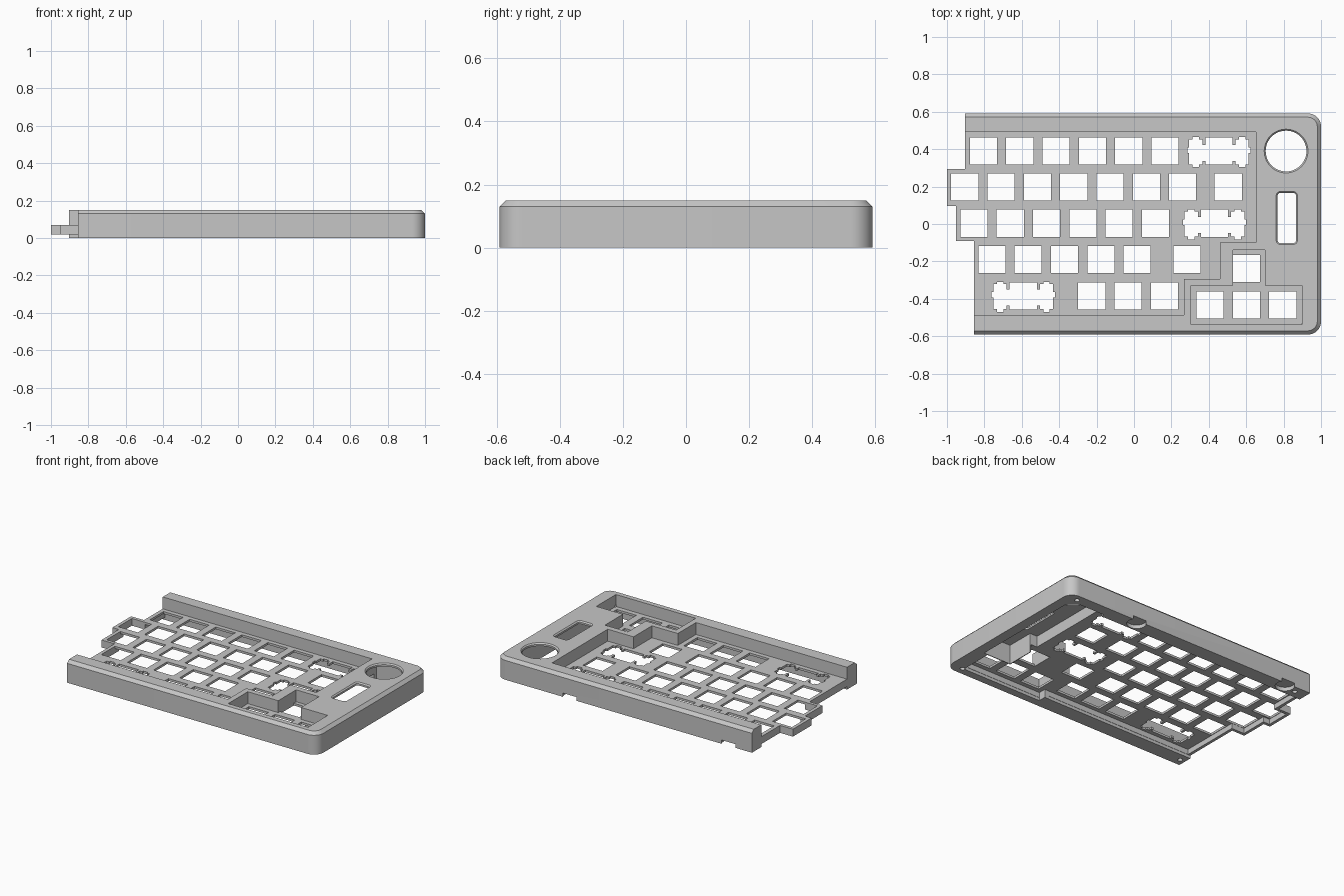
import bpy, bmesh, math

cube = bpy.data.objects.get("Cube")
if cube:
    bpy.data.objects.remove(cube, do_unlink=True)

grey = bpy.data.materials.new("case grey")
grey.use_nodes = True
colour = (0.57, 0.57, 0.57, 1)
grey.diffuse_color = colour
bsdf = next(n for n in grey.node_tree.nodes if n.type == 'BSDF_PRINCIPLED')
bsdf.inputs["Base Color"].default_value = colour


def loft(name, layers):
    """Closed solid through outlines given as (points, z)."""
    bm = bmesh.new()
    rings = [[bm.verts.new((x, y, z)) for x, y in pts] for pts, z in layers]
    bm.faces.new(rings[0])
    bm.faces.new(rings[-1])
    n = len(rings[0])
    for a, b in zip(rings, rings[1:]):
        for i in range(n):
            j = (i + 1) % n
            bm.faces.new((a[i], a[j], b[j], b[i]))
    bmesh.ops.recalc_face_normals(bm, faces=bm.faces)
    me = bpy.data.meshes.new(name)
    bm.to_mesh(me)
    bm.free()
    me.materials.append(grey)
    ob = bpy.data.objects.new(name, me)
    bpy.context.scene.collection.objects.link(ob)
    return ob


def prism(name, pts, z0, z1):
    return loft(name, [(pts, z0), (pts, z1)])


def arc(cx, cy, r, a0, a1, n):
    return [(cx + r * math.cos(math.radians(a0 + (a1 - a0) * i / n)),
             cy + r * math.sin(math.radians(a0 + (a1 - a0) * i / n))) for i in range(n + 1)]


def circle(cx, cy, r, n=48):
    return arc(cx, cy, r, 0, 360, n)[:-1]


def rect(cx, cy, w, h):
    return [(cx - w / 2, cy - h / 2), (cx + w / 2, cy - h / 2),
            (cx + w / 2, cy + h / 2), (cx - w / 2, cy + h / 2)]


def round_rect(cx, cy, w, h, r):
    pts = []
    for k, (sx, sy) in enumerate([(1, 1), (-1, 1), (-1, -1), (1, -1)]):
        pts += arc(cx + sx * (w / 2 - r), cy + sy * (h / 2 - r), r, 90 * k, 90 * k + 90, 6)
    return pts


def combine(target, tool, operation='DIFFERENCE'):
    """Apply one boolean and remove the tool."""
    mod = target.modifiers.new("cut", 'BOOLEAN')
    mod.operation = operation
    mod.solver = 'EXACT'
    mod.object = tool
    dg = bpy.context.evaluated_depsgraph_get()
    dg.update()
    me = bpy.data.meshes.new_from_object(target.evaluated_get(dg))
    target.modifiers.clear()
    target.data = me
    bpy.data.objects.remove(tool, do_unlink=True)


# Outer shell with rounded right corners and chamfered top edge
HY, BACK_X, FRONT_X, TOP = 0.591, -0.904, -0.856, 0.15


def outline(inset):
    r = 0.07
    c = HY - r
    return ([(FRONT_X, -HY + inset)] + arc(1 - r, -c, r - inset, -90, 0, 10)
            + arc(1 - r, c, r - inset, 0, 90, 10)
            + [(BACK_X, HY - inset), (BACK_X, 0), (FRONT_X, 0)])


case = loft("keyboard_case", [(outline(0), 0), (outline(0), 0.13), (outline(0.02), TOP)])

# Stepped main opening and arrow key opening
main_opening = [(-1.2, 0.492), (0.652, 0.492), (0.652, -0.10), (0.46, -0.10),
                (0.46, -0.294), (0.267, -0.294), (0.267, -0.487), (-1.2, -0.487)]
arrow_opening = [(0.304, -0.538), (0.898, -0.538), (0.898, -0.33), (0.70, -0.33),
                 (0.70, -0.139), (0.53, -0.139), (0.53, -0.33), (0.304, -0.33)]
for pts in (main_opening, arrow_opening):
    combine(case, prism("opening_cutter", pts, -0.1, 0.3))

# Switch plate with staggered left edge
plate_pts = [(-1, 0.293), (BACK_X, 0.293), (BACK_X, 0.497), (0.66, 0.497), (0.66, -0.11),
             (0.71, -0.11), (0.71, -0.32), (0.905, -0.32), (0.905, -0.543), (0.29, -0.543),
             (0.29, -0.492), (FRONT_X, -0.492), (FRONT_X, -0.09), (-0.952, -0.09),
             (-0.952, 0.095), (-1, 0.095)]
plate = prism("switch_plate", plate_pts, 0.02, 0.07)

# Key rows: height, first key, count, extra single keys, wide key
PITCH, KEY = 0.1942, 0.145
rows = [(0.39, -0.805, 6, [], 0.454),
        (0.198, -0.905, 7, [0.504], None),
        (0.004, -0.856, 6, [], 0.43),
        (-0.19, -0.76, 5, [0.284], None),
        (-0.384, -0.226, 3, [], -0.592),
        (-0.433, 0.407, 3, [], None),
        (-0.238, 0.6, 1, [], None)]


def cut(cx, cy, w, h):
    combine(plate, prism("key_cutter", rect(cx, cy, w, h), -0.1, 0.3))


for y, first, count, extra, wide in rows:
    for x in [first + i * PITCH for i in range(count)] + extra:
        cut(x, y, KEY, KEY)
    if wide is not None:
        cut(wide, y, KEY, KEY)
        cut(wide, y - 0.01, 0.2, 0.085)
        # Stabiliser cutouts either side
        for s in (-1, 1):
            sx = wide + s * 0.124
            cut(sx, y - 0.004, 0.071, 0.134)
            cut(sx, y - 0.006, 0.034, 0.16)
            cut(sx + s * 0.02, y + 0.005, 0.05, 0.03)

combine(case, plate, 'UNION')

# Hollow underside: thin plate with a rim along its staggered edge
RIM = 0.02
underside = [(-1 + RIM, 0.273), (BACK_X + RIM, 0.273), (BACK_X + RIM, 0.489), (0.675, 0.489),
             (0.675, -0.115), (0.72, -0.115), (0.72, -0.315), (0.9, -0.315), (0.9, -0.536),
             (0.302, -0.536), (0.302, -0.485), (FRONT_X + RIM, -0.485), (FRONT_X + RIM, -0.07),
             (-0.932, -0.07), (-0.932, 0.115), (-1 + RIM, 0.115)]
combine(case, prism("underside_cutter", underside, -0.1, 0.055))

# Deep hollow below the knob and screen
hollow = [(0.67, 0.515), (0.87, 0.515), (0.93, 0.46), (0.93, -0.31),
          (0.725, -0.31), (0.725, -0.12), (0.67, -0.12)]
combine(case, prism("hollow_cutter", hollow, -0.1, 0.13))

# Knob hole and screen slot with small top chamfers
KX, KY, SX, SY = 0.813, 0.39, 0.817, 0.032
combine(case, loft("knob_cutter", [(circle(KX, KY, 0.109), 0.05), (circle(KX, KY, 0.109), 0.142),
                                   (circle(KX, KY, 0.125), 0.158)]))
combine(case, loft("slot_cutter", [(round_rect(SX, SY, 0.098, 0.268, 0.015), 0.05),
                                   (round_rect(SX, SY, 0.098, 0.268, 0.015), 0.142),
                                   (round_rect(SX, SY, 0.13, 0.30, 0.031), 0.158)]))

# Screw holes and round recesses through the back edge
for x in (-0.82, 0.91):
    for y in (-0.54, 0.545):
        combine(case, prism("screw_cutter", circle(x, y, 0.016, 16), -0.1, 0.08))
for x in (-0.73, 0.45):
    combine(case, prism("foot_cutter", circle(x, 0.56, 0.06, 32), -0.1, 0.025))

# Smooth rounded corners, keep hard edges
bpy.ops.object.select_all(action='DESELECT')
case.select_set(True)
bpy.context.view_layer.objects.active = case
bpy.ops.object.shade_smooth_by_angle(angle=math.radians(30))
